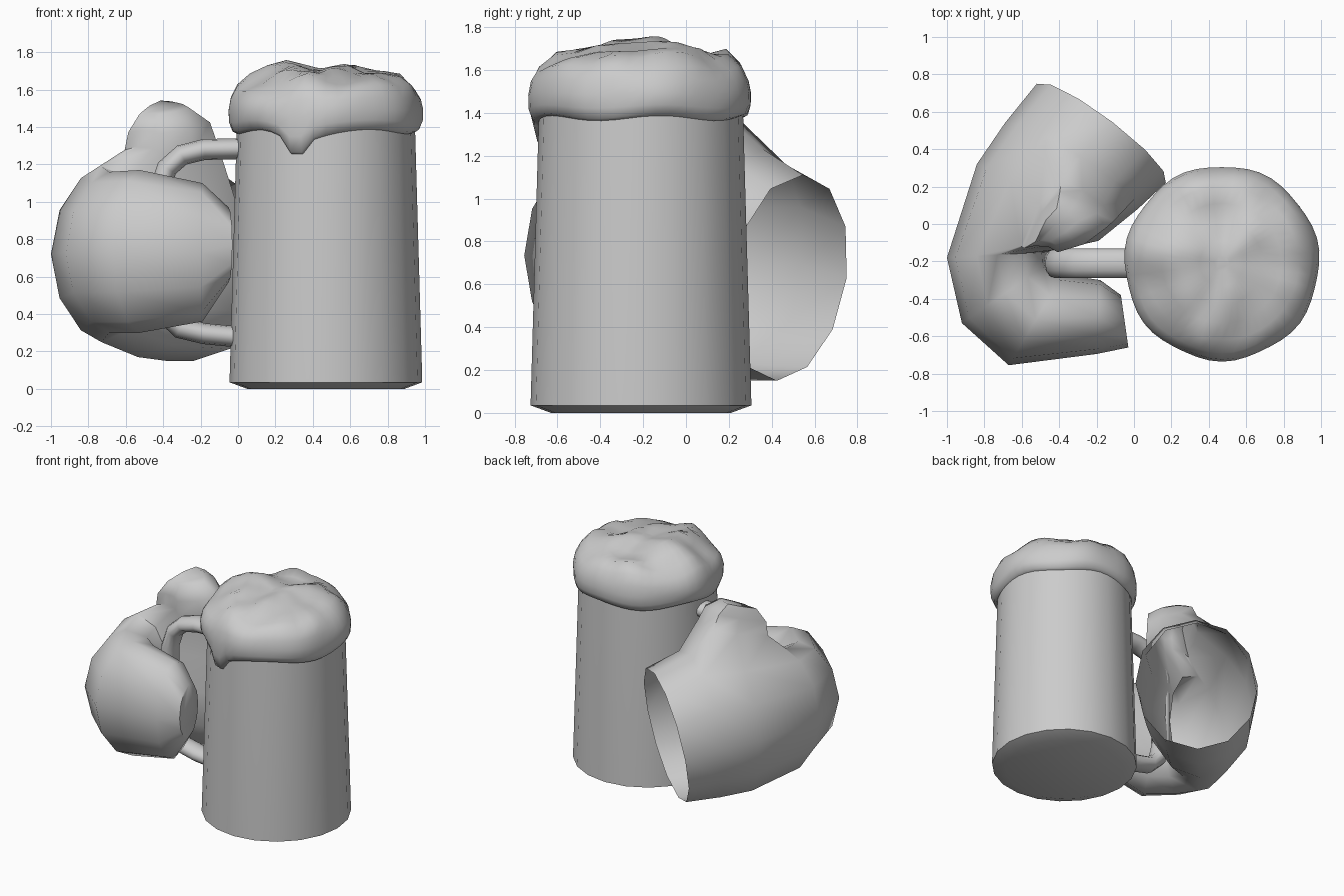
import bpy, bmesh, math
from mathutils import Vector, noise

if "Cube" in bpy.data.objects:
    bpy.data.objects.remove(bpy.data.objects["Cube"])

MX, MY = 0.47, -0.21   # mug axis


def finish(name, bm, angle=50):
    bmesh.ops.recalc_face_normals(bm, faces=bm.faces)
    me = bpy.data.meshes.new(name)
    bm.to_mesh(me)
    bm.free()
    ob = bpy.data.objects.new(name, me)
    bpy.context.collection.objects.link(ob)
    bpy.ops.object.select_all(action='DESELECT')
    ob.select_set(True)
    bpy.context.view_layer.objects.active = ob
    bpy.ops.object.shade_smooth_by_angle(angle=math.radians(angle))
    return ob


def loft(bm, rings, cap_start=False, cap_end=False):
    vs = [[bm.verts.new(p) for p in r] for r in rings]
    n = len(vs[0])
    for a, b in zip(vs, vs[1:]):
        for i in range(n):
            j = (i + 1) % n
            bm.faces.new((a[i], a[j], b[j], b[i]))
    if cap_start:
        bm.faces.new(vs[0])
    if cap_end:
        bm.faces.new(vs[-1])
    return vs


def circle(r, z, n):
    return [(MX + r * math.cos(2 * math.pi * i / n), MY + r * math.sin(2 * math.pi * i / n), z)
            for i in range(n)]


# mug body: tapered, bevelled foot
bm = bmesh.new()
loft(bm, [circle(r, z, 20) for r, z in ((0.42, 0), (0.515, 0.035), (0.515, 0.05), (0.475, 1.45))], True)
finish("mug_body", bm, 35)

# foam: lathed dome with lumpy top, wavy lower edge and one drip
N = 48
profile = [(0.465, 1.42), (0.478, 1.375), (0.5, 1.385), (0.518, 1.43), (0.52, 1.49), (0.508, 1.55),
           (0.475, 1.61), (0.41, 1.66), (0.32, 1.69), (0.22, 1.705), (0.12, 1.72), (0.04, 1.73)]
rings = []
for k, (r, z) in enumerate(profile):
    ring = []
    for i in range(N):
        a = 2 * math.pi * i / N
        x, y = r * math.cos(a), r * math.sin(a)
        low = max(0, 1 - abs(k - 1.5) / 3.5)
        lump = noise.noise(Vector((x * 5 + 3, y * 5 + 1, 0.7)))
        dz = 0.014 * math.sin(5 * a + 0.6) * low + 0.08 * lump * max(0, min(1, (k - 4) / 3))
        d = a - 1.5 * math.pi + 0.33
        drip = 0.7 * math.exp(-(d / 0.1) ** 2) + 0.3 * math.exp(-(d / 0.28) ** 2)
        dz -= 0.18 * drip * low
        s = 1 + 0.012 * math.sin(7 * a) * (1 if 2 < k < 7 else 0)
        ring.append((MX + x * s, MY + y * s, z + dz))
    rings.append(ring)
bm = bmesh.new()
loft(bm, rings, False, True)
finish("foam", bm, 70)

# handle: oval tube on a C path
path = [(0.06, 1.285), (-0.18, 1.28), (-0.3, 1.25), (-0.38, 1.18), (-0.42, 1.06), (-0.425, 0.8),
        (-0.425, 0.55), (-0.39, 0.4), (-0.31, 0.325), (-0.18, 0.295), (0.06, 0.272)]
rings = []
for i, (x, z) in enumerate(path):
    p, q = path[max(i - 1, 0)], path[min(i + 1, len(path) - 1)]
    t = Vector((q[0] - p[0], q[1] - p[1])).normalized()
    rings.append([(x - t.y * 0.056 * math.cos(a), MY + 0.08 * math.sin(a), z + t.x * 0.056 * math.cos(a))
                  for a in (2 * math.pi * j / 12 for j in range(12))])
bm = bmesh.new()
loft(bm, rings)
finish("handle", bm, 60)

# mitten: sections curling from the open cuff round to the fingertips
# (inner xy, outer xy, low z, high z, lean, roundness exponent of the outer side)
sections = [
    ((0.17, 0.22), (-0.52, 0.75), 0.15, 1.11, 0.06, 1.0),
    ((0.02, 0.08), (-0.69, 0.54), 0.15, 1.23, 0.05, 1.0),
    ((-0.19, -0.09), (-0.84, 0.32), 0.17, 1.22, 0.02, 1.0),
    ((-0.46, -0.15), (-1.0, -0.18), 0.25, 1.19, 0, 1.3),
    ((-0.46, -0.21), (-0.92, -0.53), 0.30, 1.16, 0, 1.3),
    ((-0.38, -0.27), (-0.67, -0.755), 0.30, 1.17, 0, 1.15),
    ((-0.18, -0.30), (-0.20, -0.695), 0.36, 1.10, 0, 1.0),
    ((-0.07, -0.38), (-0.03, -0.66), 0.57, 0.97, 0, 1.0),
]
S = 12
rings = []
for inner, outer, lo, hi, lean, e in sections:
    ring = []
    for j in range(S):
        a = 2 * math.pi * j / S
        c, s = math.cos(a), math.sin(a)
        c = math.copysign(abs(c) ** (0.9 if c > 0 else e), c)
        f = (1 + c) / 2
        ring.append((outer[0] + (inner[0] - outer[0]) * f + lean * s,
                     outer[1] + (inner[1] - outer[1]) * f + lean * s,
                     (lo + hi) / 2 + (hi - lo) / 2 * s))
    rings.append(ring)
bm = bmesh.new()
vs = loft(bm, rings, False, True)

# thumb: extruded from the inner top of the hand
patch = {v for r in vs[1:4] for v in r[1:5]}
faces = [f for f in bm.faces if all(v in patch for v in f.verts)]
axis = Vector((-0.05, -0.35, 0.93)).normalized()
for target, scale in (((-0.365, 0.01, 1.32), 0.6), ((-0.375, -0.02, 1.42), 0.88), ((-0.40, -0.03, 1.5), 0.6)):
    ext = bmesh.ops.extrude_face_region(bm, geom=faces)["geom"]
    bmesh.ops.delete(bm, geom=[f for f in faces if f.is_valid], context='FACES_ONLY')
    faces = [g for g in ext if isinstance(g, bmesh.types.BMFace)]
    new = [g for g in ext if isinstance(g, bmesh.types.BMVert)]
    base = sum((v.co for v in new), Vector()) / len(new)
    for v in new:
        rel = v.co - base
        v.co = Vector(target) + scale * (rel - axis * rel.dot(axis) * 0.75)
bmesh.ops.delete(bm, geom=[v for v in bm.verts if not v.link_faces], context='VERTS')
bmesh.ops.delete(bm, geom=[e for e in bm.edges if not e.link_faces], context='EDGES')
finish("mitten", bm, 60)
